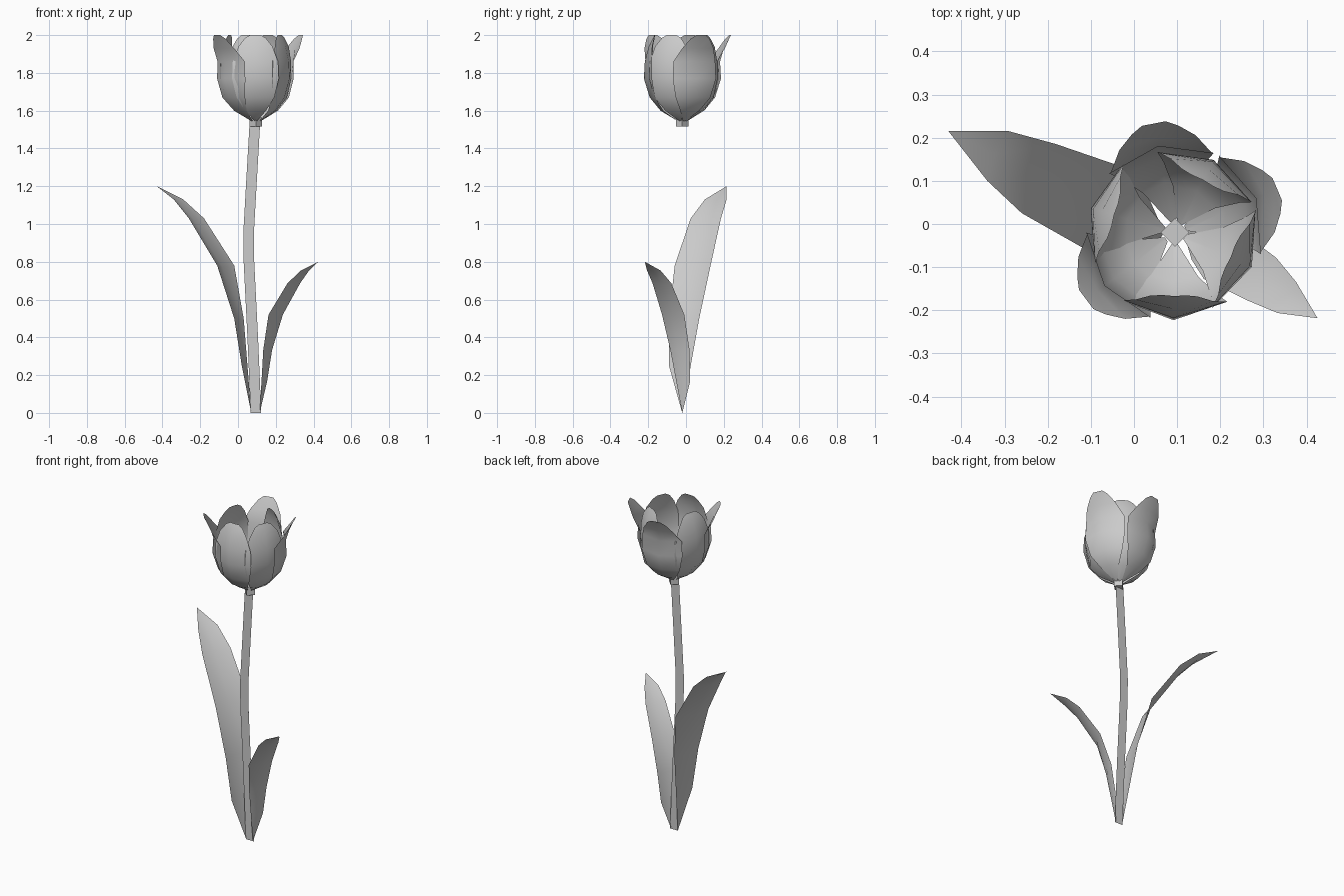
import bpy, bmesh, math
from mathutils import Matrix, Vector

if "Cube" in bpy.data.objects:
    bpy.data.objects.remove(bpy.data.objects["Cube"])

grey = bpy.data.materials.new("plain_grey")
grey.use_nodes = True
colour = (0.6, 0.6, 0.6, 1)
grey.diffuse_color = colour
grey.node_tree.nodes["Principled BSDF"].inputs["Base Color"].default_value = colour

CENTRE = Vector((0.095, -0.02, 0))


def finish(name, bm):
    mesh = bpy.data.meshes.new(name)
    bmesh.ops.remove_doubles(bm, verts=bm.verts, dist=0.0005)
    for face in bm.faces:
        face.smooth = True
    bm.to_mesh(mesh)
    bm.free()
    mesh.materials.append(grey)
    obj = bpy.data.objects.new(name, mesh)
    bpy.context.collection.objects.link(obj)
    return obj


def sheet(name, rows, matrix=Matrix()):
    """Skin a grid of points, row by row."""
    bm = bmesh.new()
    grid = [[bm.verts.new(matrix @ Vector(p)) for p in row] for row in rows]
    for low, high in zip(grid, grid[1:]):
        for i in range(len(low) - 1):
            bm.faces.new((low[i], low[i + 1], high[i + 1], high[i]))
    return finish(name, bm)


# Stem: a flat bent ribbon
stem_path = [(0.095, 0), (0.078, 0.4), (0.058, 0.8), (0.056, 0.95), (0.07, 1.2), (0.089, 1.53)]
sheet("stem", [[(x - 0.028, -0.02, z), (x + 0.028, -0.02, z)] for x, z in stem_path])

# Flower base: a small four-sided block
bm = bmesh.new()
bmesh.ops.create_cone(bm, cap_ends=True, segments=4, radius1=0.033, radius2=0.033, depth=0.05,
                      matrix=Matrix.Translation(CENTRE + Vector((0, 0, 1.54))))
flower_base = finish("flower_base", bm)
for poly in flower_base.data.polygons:
    poly.use_smooth = False

# Petals: height, middle radius, half width, inset of the side edges
lower = [(1.545, 0.025, 0.006, 0), (1.6, 0.115, 0.055, 0.015), (1.67, 0.172, 0.1, 0.03),
         (1.77, 0.203, 0.124, 0.045), (1.86, 0.198, 0.12, 0.04)]
closed_top = [(1.94, 0.177, 0.09, 0.02), (1.985, 0.155, 0.055, 0.008), (2.0, 0.147, 0.028, 0.002)]
flared_top = [(1.93, 0.218, 0.09, 0.012), (1.98, 0.24, 0.055, 0.005), (2.0, 0.25, 0.028, 0)]


def petal(name, angle, profile, size):
    rows = [[(r * size - inset, -w, z), (r * size, 0, z), (r * size - inset, w, z)]
            for z, r, w, inset in profile]
    turn = Matrix.Translation(CENTRE) @ Matrix.Rotation(math.radians(angle), 4, "Z")
    sheet(name, rows, turn)


for i, (angle, size) in enumerate([(62, 0.94), (164, 1), (269, 1), (336, 0.96)]):
    petal(f"inner_petal_{i + 1}", angle, lower + closed_top, size)
for i, angle in enumerate([101, 23, 217]):
    petal(f"outer_petal_{i + 1}", angle, lower + flared_top, 1.03)

# Leaves: matching points on the two edges, from the base to the tip
edge_a = [(0, 0, 0), (-0.02, 0.045, 0.25), (-0.04, 0.09, 0.5), (-0.09, 0.15, 0.78),
          (-0.25, 0.205, 1.03), (-0.36, 0.235, 1.13), (-0.5, 0.235, 1.2)]
edge_b = [(0, 0, 0), (-0.05, -0.07, 0.25), (-0.09, -0.07, 0.5), (-0.18, -0.04, 0.78),
          (-0.33, 0.045, 1.03), (-0.41, 0.12, 1.13), (-0.5, 0.235, 1.2)]


def leaf(name, base, angle, size):
    rows = []
    for i, (a, b) in enumerate(zip(edge_a, edge_b)):
        a, b = Vector(a), Vector(b)
        fold = 0.022 * math.sin(math.pi * i / (len(edge_a) - 1))
        rows.append([a, (a + b) / 2 + fold * Vector((-0.8, 0.35, -0.4)), b])
    place = (Matrix.Translation(base) @ Matrix.Rotation(math.radians(angle), 4, "Z")
             @ Matrix.Scale(size, 4))
    sheet(name, rows, place)


leaf("tall_leaf", (0.07, -0.02, 0), 0, 1)
leaf("short_leaf", (0.115, -0.02, 0), 172.6, 0.667)
